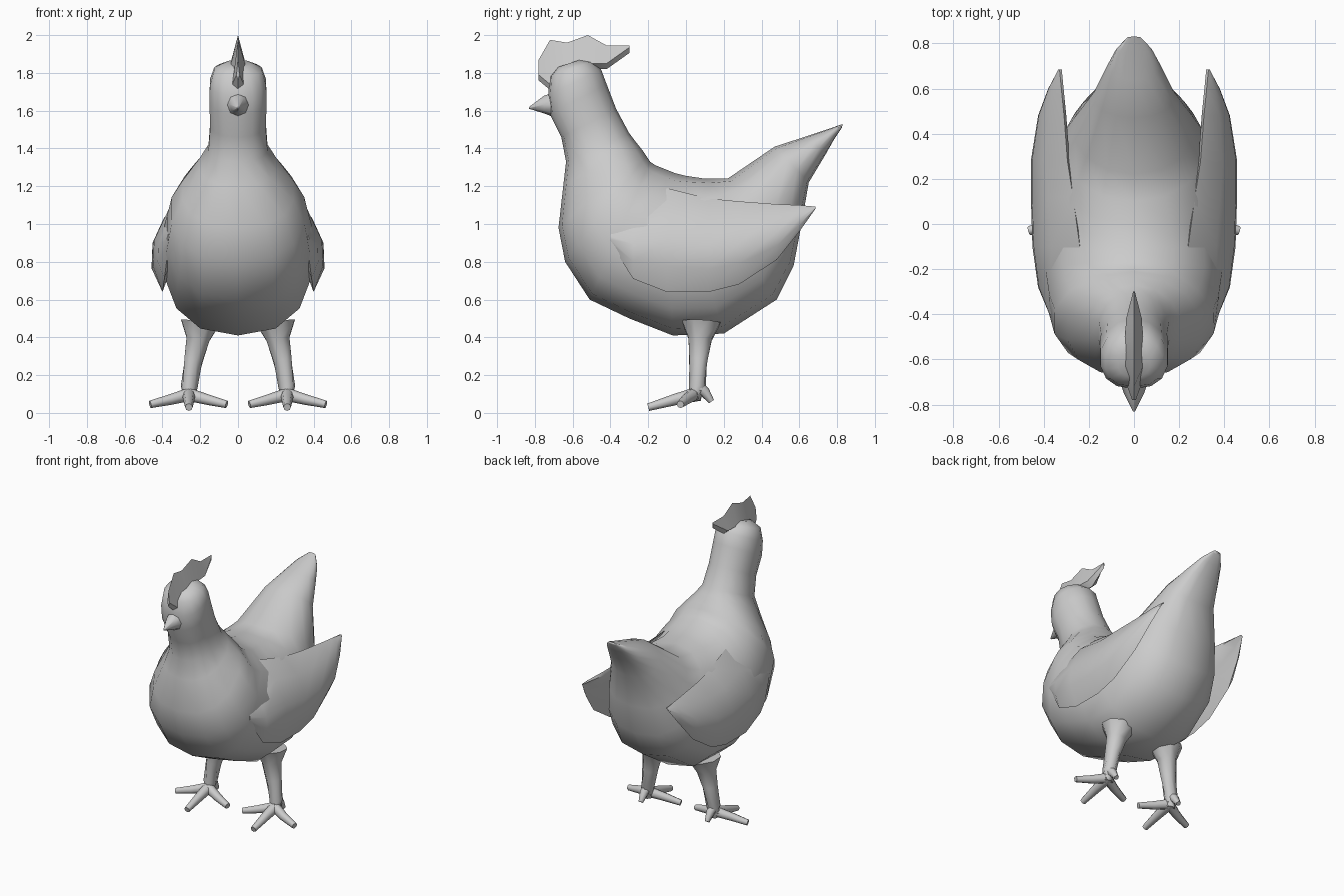
import bpy, bmesh, math
from mathutils import Vector

cube = bpy.data.objects.get("Cube")
if cube:
    bpy.data.objects.remove(cube)

grey = bpy.data.materials.new("plain grey")
grey.use_nodes = True
grey.diffuse_color = (0.6, 0.6, 0.6, 1)
grey.node_tree.nodes["Principled BSDF"].inputs["Base Color"].default_value = (0.6, 0.6, 0.6, 1)


def loft(name, strips, angle=60):
    """Skin one or more lists of equal-sized rings, with capped ends."""
    bm = bmesh.new()
    for rings in strips:
        rows = [[bm.verts.new(p) for p in ring] for ring in rings]
        n = len(rows[0])
        for a, b in zip(rows, rows[1:]):
            for i in range(n):
                j = (i + 1) % n
                bm.faces.new((a[i], a[j], b[j], b[i]))
        bm.faces.new(rows[0])
        bm.faces.new(rows[-1])
    bmesh.ops.recalc_face_normals(bm, faces=bm.faces)
    mesh = bpy.data.meshes.new(name)
    bm.to_mesh(mesh)
    bm.free()
    mesh.materials.append(grey)
    obj = bpy.data.objects.new(name, mesh)
    bpy.context.collection.objects.link(obj)
    bpy.ops.object.select_all(action='DESELECT')
    obj.select_set(True)
    bpy.context.view_layer.objects.active = obj
    bpy.ops.object.shade_smooth_by_angle(angle=math.radians(angle))
    return obj


def oval(top, bottom, half_width, sides=14, fullness=2.4):
    """Upright oval spanning two profile points, fuller in its lower half."""
    ring = []
    for i in range(sides):
        a = math.tau * i / sides
        c, s = math.cos(a), math.sin(a)
        p = 2 / (fullness if c < 0 else 2)
        f = (1 - math.copysign(abs(c) ** p, c)) / 2
        x = half_width * math.copysign(abs(s) ** p, s)
        ring.append((x, top[0] + (bottom[0] - top[0]) * f, top[1] + (bottom[1] - top[1]) * f))
    return ring


def tube(path, sides=8):
    """Rings along a path of (point, radius)."""
    rings = []
    for k, (p, r) in enumerate(path):
        before = Vector(path[max(k - 1, 0)][0])
        after = Vector(path[min(k + 1, len(path) - 1)][0])
        turn = (after - before).to_track_quat('Z', 'Y')
        rings.append([Vector(p) + turn @ Vector((r * math.cos(math.tau * i / sides),
                                                 r * math.sin(math.tau * i / sides), 0))
                      for i in range(sides)])
    return rings


# Body, tail, neck and head: back point (y, z), belly point (y, z), half width
body = [
    ((.83, 1.53), (.825, 1.51), .03), ((.76, 1.505), (.785, 1.45), .08),
    ((.64, 1.465), (.74, 1.37), .12), ((.47, 1.41), (.65, 1.22), .18),
    ((.22, 1.24), (.61, .99), .27), ((.1, 1.24), (.57, .78), .32),
    ((0, 1.255), (.48, .6), .36), ((-.06, 1.27), (.2, .42), .385),
    ((-.11, 1.29), (-.07, .41), .4), ((-.16, 1.31), (-.3, .5), .4),
    ((-.19, 1.33), (-.51, .6), .385), ((-.21, 1.36), (-.64, .8), .36),
    ((-.23, 1.39), (-.675, .98), .3), ((-.27, 1.44), (-.65, 1.2), .21),
    ((-.3, 1.48), (-.635, 1.33), .16), ((-.37, 1.61), (-.66, 1.46), .15),
    ((-.42, 1.74), (-.72, 1.58), .155), ((-.45, 1.82), (-.73, 1.68), .152),
    ((-.5, 1.86), (-.72, 1.78), .13), ((-.56, 1.87), (-.68, 1.83), .07),
]
loft("body", [[oval(*row) for row in body]])

# Beak
loft("beak", [[oval((-.66, 1.71), (-.66, 1.55), .075, 8, 2),
               oval((-.75, 1.68), (-.75, 1.585), .045, 8, 2),
               oval((-.83, 1.62), (-.83, 1.61), .005, 8, 2)]], 45)

# Comb: y, crest height, base height, half width
comb = [(-.78, 1.87, 1.79, .008), (-.72, 1.975, 1.74, .03), (-.63, 1.96, 1.84, .04),
        (-.52, 2, 1.85, .04), (-.42, 1.945, 1.85, .035), (-.3, 1.945, 1.935, .004)]
loft("comb", [[[(0, y, t), (w, y, b), (0, y, b - .03), (-w, y, b)] for y, t, b, w in comb]], 40)

# Wings: y, low z, high z, low x, outer x, high x
wing = [(-.4, .9, .97, .365, .375, .35), (-.28, .71, 1.08, .39, .425, .29),
        (-.1, .64, 1.19, .4, .45, .24), (.12, .64, 1.135, .4, .457, .27),
        (.28, .68, 1.12, .4, .457, .295), (.48, .81, 1.105, .39, .425, .31),
        (.6, .96, 1.1, .365, .38, .322), (.685, 1.08, 1.092, .335, .335, .33)]


def wing_section(side, y, low, high, x_low, x_out, x_high):
    rise = high - low
    inner = min(x_low, x_out) - .11 * rise
    points = [(x_low, 0), (x_out, .25), (x_out - .01 * rise, .5),
              (x_out * .6 + x_high * .4, .8), (x_high, 1),
              (x_high - .01, .92), (inner - .06 * rise, .6), (inner, .3)]
    return [(side * x, y, low + rise * f) for x, f in points]


# Legs with four toes each
def leg_strips(side):
    shank = [((.2, .08, .48), .11), ((.212, .075, .39), .066), ((.235, .065, .28), .052),
             ((.258, .06, .14), .045), ((.26, .045, .07), .035)]
    toes = [[((.25, .045, .1), .036), ((.36, 0, .07), .028), ((.465, -.03, .045), .02)],
            [((.27, .045, .1), .036), ((.16, 0, .07), .028), ((.06, -.03, .045), .02)],
            [((.26, .06, .1), .038), ((.26, -.06, .07), .03), ((.26, -.2, .03), .02)],
            [((.26, .05, .15), .036), ((.26, .1, .11), .028), ((.26, .135, .06), .016)]]
    return [[[(side * v.x, v.y, v.z) for v in ring] for ring in tube(path)]
            for path in [shank] + toes]


for label, side in (("left", 1), ("right", -1)):
    loft(label + "_wing", [[wing_section(side, *row) for row in wing]], 50)
    loft(label + "_leg", leg_strips(side), 50)
